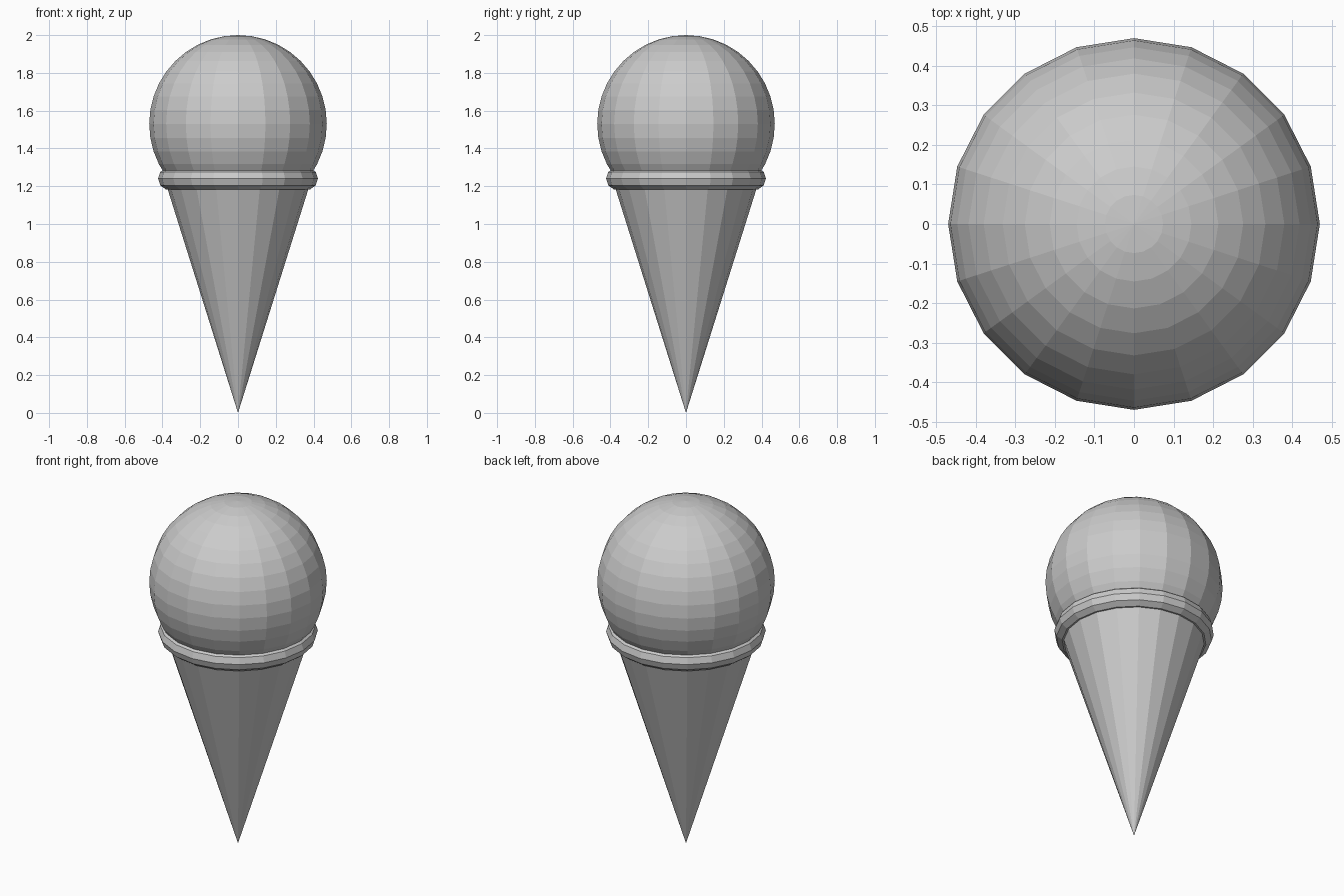
import bpy

cube = bpy.data.objects.get("Cube")
if cube:
    bpy.data.objects.remove(cube, do_unlink=True)

SIDES = 20


def make_material(name, colour):
    mat = bpy.data.materials.new(name)
    mat.use_nodes = True
    mat.diffuse_color = colour
    mat.node_tree.nodes["Principled BSDF"].inputs["Base Color"].default_value = colour
    return mat


grey = make_material("plain grey", (0.6, 0.6, 0.6, 1))


def finish(name):
    obj = bpy.context.object
    obj.name = name
    obj.data.materials.append(grey)
    bpy.ops.object.shade_flat()
    return obj


# Faceted scoop
bpy.ops.mesh.primitive_uv_sphere_add(
    segments=SIDES, ring_count=SIDES, radius=0.47, location=(0, 0, 1.53))
finish("scoop")

# Rounded rim between scoop and cone
bpy.ops.mesh.primitive_torus_add(
    major_segments=SIDES, minor_segments=10,
    major_radius=0.363, minor_radius=0.06, location=(0, 0, 1.24))
finish("cone_rim")

# Cone with its point on the ground
bpy.ops.mesh.primitive_cone_add(
    vertices=SIDES, radius1=0, radius2=0.39, depth=1.24, location=(0, 0, 0.62))
finish("cone")
